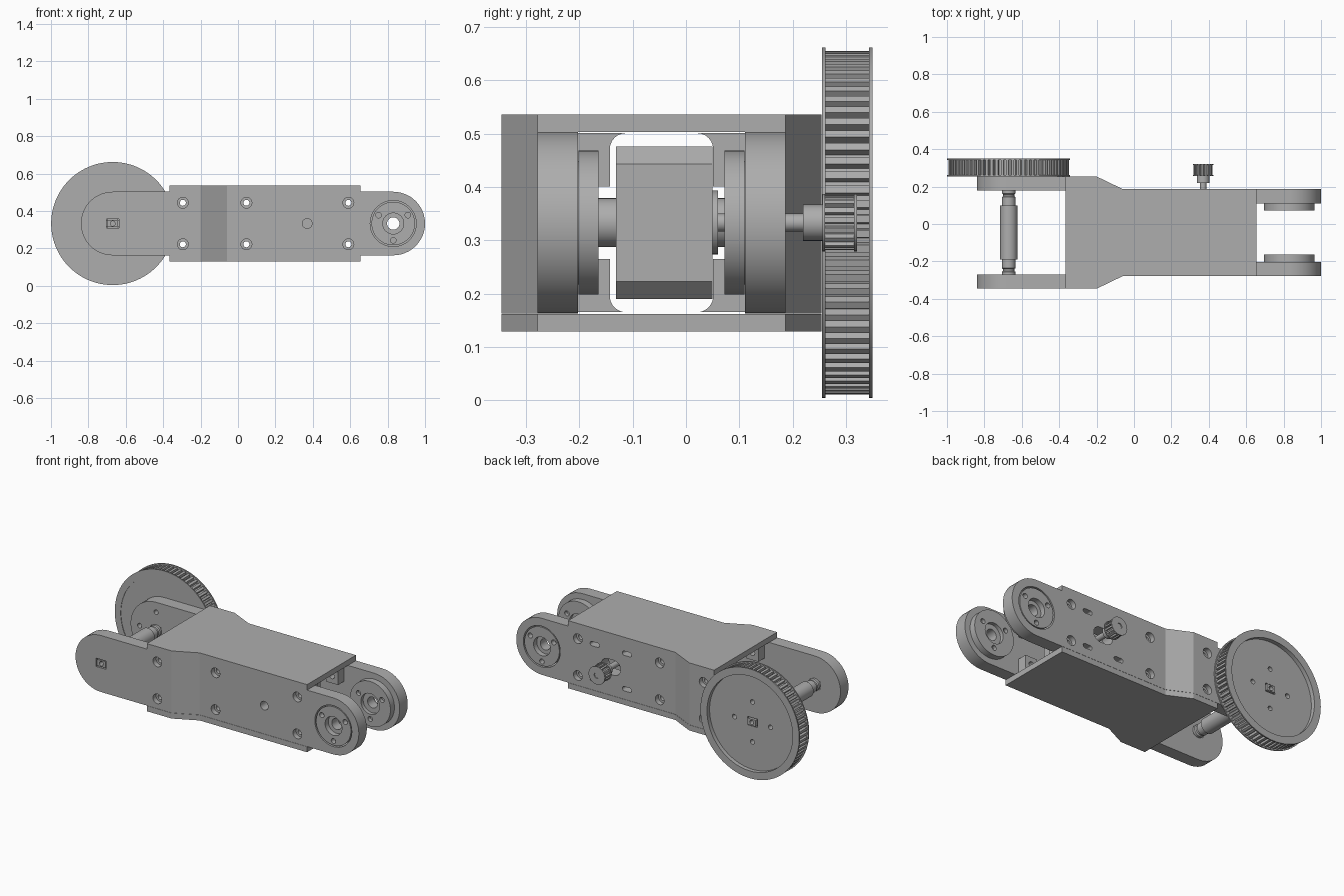
import bpy, bmesh, math
from math import pi, cos, sin

if "Cube" in bpy.data.objects:
    bpy.data.objects.remove(bpy.data.objects["Cube"])

grey = bpy.data.materials.new("plain grey")
grey.use_nodes = True
COLOUR = (0.42, 0.42, 0.42, 1)
grey.diffuse_color = COLOUR
grey.node_tree.nodes["Principled BSDF"].inputs["Base Color"].default_value = COLOUR

MID_Y, MID_Z = -0.046, 0.333      # centre line of the frame
WHEEL_X, MOTOR_X, JOINT_X = -0.67, 0.37, 0.83
parts = []


def make(name, bm, keep=True):
    bmesh.ops.recalc_face_normals(bm, faces=bm.faces)
    mesh = bpy.data.meshes.new(name)
    bm.to_mesh(mesh)
    bm.free()
    mesh.materials.append(grey)
    obj = bpy.data.objects.new(name, mesh)
    bpy.context.collection.objects.link(obj)
    if keep:
        parts.append(obj)
    return obj


def prism(bm, points, a, b, axis):
    """Extrude a flat outline from a to b along the given axis."""
    place = {"x": lambda u, v, w: (w, u, v), "y": lambda u, v, w: (u, w, v),
             "z": lambda u, v, w: (u, v, w)}[axis]
    low = [bm.verts.new(place(u, v, a)) for u, v in points]
    high = [bm.verts.new(place(u, v, b)) for u, v in points]
    bm.faces.new(low)
    bm.faces.new(high)
    n = len(points)
    for i in range(n):
        j = (i + 1) % n
        bm.faces.new((low[i], low[j], high[j], high[i]))


def circle(x, z, r, n=32):
    return [(x + r * cos(2 * pi * i / n), z + r * sin(2 * pi * i / n)) for i in range(n)]


def stadium(x1, x2, z, r, n=24):
    arc = [pi / 2 + pi * i / n for i in range(n + 1)]
    return ([(x1 + r * cos(t), z + r * sin(t)) for t in arc]
            + [(x2 - r * cos(t), z - r * sin(t)) for t in arc])


def box(x, z, w, h):
    return [(x - w, z - h), (x + w, z - h), (x + w, z + h), (x - w, z + h)]


def lathe(bm, profile, x, z, closed=False, n=64):
    """Spin (radius, y) pairs about an axis parallel to y."""
    rings = [[bm.verts.new((u, y, v)) for u, v in circle(x, z, r, n)] for r, y in profile]
    pairs = list(zip(rings, rings[1:]))
    if closed:
        pairs.append((rings[-1], rings[0]))
    else:
        bm.faces.new(rings[0])
        bm.faces.new(rings[-1])
    for p, q in pairs:
        for i in range(n):
            j = (i + 1) % n
            bm.faces.new((p[i], p[j], q[j], q[i]))


def gear(x, z, r, depth, teeth):
    pts = []
    for i in range(teeth):
        for frac, rad in ((0, r), (.5, r), (.58, r - depth), (.92, r - depth)):
            t = 2 * pi * (i + frac) / teeth
            pts.append((x + rad * cos(t), z + rad * sin(t)))
    return pts


def boolean(obj, bm, operation="DIFFERENCE"):
    cutter = make("cutter", bm, keep=False)
    cutter.hide_render = True
    mod = obj.modifiers.new("cut", "BOOLEAN")
    mod.object, mod.operation, mod.solver = cutter, operation, "EXACT"
    bpy.context.view_layer.objects.active = obj
    bpy.ops.object.modifier_apply(modifier=mod.name)
    bpy.data.objects.remove(cutter)


def drill(obj, *cuts):
    """Cut (outline, y1, y2) prisms, each pass in its own boolean."""
    for group in cuts:
        bm = bmesh.new()
        for outline, a, b in group:
            prism(bm, outline, a, b, "y")
        boolean(obj, bm)


BEND = [(-0.2, 0.30), (-0.06, 0.2325)]
SCREWS = [(x, MID_Z + s * 0.111) for x in (-0.295, 0.045, 0.59) for s in (1, -1)]

# Jogged side plates, joint hubs and corner brackets on both sides
for side, label in ((-1, "front"), (1, "back")):
    def Y(h):
        return MID_Y + side * h

    outer = [(-0.9, 0.30)] + BEND + [(1.1, 0.2325)]
    strip = [(x, Y(h)) for x, h in outer] + [(x, Y(h - 0.076)) for x, h in reversed(outer)]
    bm = bmesh.new()
    prism(bm, strip, 0.1, 0.6, "z")
    plate = make(label + "_side_plate", bm)
    bm = bmesh.new()
    prism(bm, stadium(WHEEL_X, JOINT_X, MID_Z, 0.17), -0.6, 0.6, "y")
    boolean(plate, bm, "INTERSECT")
    through = [(circle(x, z, 0.016), Y(0.1), Y(0.4)) for x, z in SCREWS]
    through.append((circle(JOINT_X, MID_Z, 0.123, 64), Y(0.1), Y(0.4)))
    through.append((box(WHEEL_X, MID_Z, 0.033, 0.025), Y(0.1), Y(0.4)))
    bores = [(circle(x, z, 0.029), Y((0.30 if x < -0.1 else 0.2325) - 0.03), Y(0.4))
             for x, z in SCREWS]
    if side < 0:
        through.append((circle(MOTOR_X, MID_Z, 0.026), Y(0.1), Y(0.4)))
    else:
        # Motor mounting slots and wheel screw holes
        through += [(stadium(MOTOR_X + sx * 0.107 - 0.018, MOTOR_X + sx * 0.107 + 0.018,
                             MID_Z + sz * 0.107, 0.013), Y(0.1), Y(0.4))
                    for sx in (1, -1) for sz in (1, -1)]
        through.append((stadium(MOTOR_X - 0.02, MOTOR_X + 0.02, MID_Z, 0.045), Y(0.1), Y(0.4)))
        through += [(circle(u, v, 0.014), Y(0.1), Y(0.4))
                    for u, v in circle(WHEEL_X, MID_Z, 0.11, 4)]
    drill(plate, through, bores)

    # Flanged hub set in the plate
    bm = bmesh.new()
    lathe(bm, [(0.033, Y(0.14)), (0.062, Y(0.14)), (0.062, Y(0.118)), (0.135, Y(0.118)),
               (0.135, Y(0.156)), (0.116, Y(0.156)), (0.116, Y(0.231)), (0.056, Y(0.231)),
               (0.056, Y(0.2)), (0.033, Y(0.2))], JOINT_X, MID_Z, closed=True)
    hub = make(label + "_joint_hub", bm)
    spots = [(JOINT_X + 0.09 * cos(t), MID_Z + 0.09 * sin(t)) for t in (pi / 6, 5 * pi / 6, 1.5 * pi)]
    drill(hub, [(circle(u, v, 0.015), Y(a), Y(b)) for u, v in spots
                for a, b in ((0.1, 0.14), (0.2, 0.3))])

    # Corner brackets with a filleted foot
    for i, (x, z) in enumerate(SCREWS):
        h = 0.224 if x < -0.1 else 0.157
        up = 1 if z > MID_Z else -1
        edge = MID_Z + up * 0.168
        fillet = [(Y(h - 0.09 + 0.03 * sin(t)), edge - up * 0.03 * (1 - cos(t)))
                  for t in (k * pi / 12 for k in range(7))]
        outline = [(Y(h), edge)] + fillet + [(Y(h - 0.06), edge - up * 0.1), (Y(h), edge - up * 0.1)]
        bm = bmesh.new()
        prism(bm, outline, x - 0.04, x + 0.04, "x")
        drill(make(f"{label}_bracket_{i + 1}", bm), [(circle(x, z, 0.016), -0.5, 0.5)])

# Top and bottom covers follow the bend of the side plates
edge = [(-0.365, 0.30)] + BEND + [(0.655, 0.2325)]
cover = [(x, MID_Y - h) for x, h in edge] + [(x, MID_Y + h) for x, h in reversed(edge)]
for name, low in (("top_cover", 0.503), ("bottom_cover", 0.129)):
    bm = bmesh.new()
    prism(bm, cover, low, low + 0.033, "z")
    make(name, bm)

# Motor body with bevelled corners
a, c = 0.143, 0.11
bm = bmesh.new()
prism(bm, [(MOTOR_X + u, MID_Z + v) for u, v in
           ((-a, -c), (-c, -a), (c, -a), (a, -c), (a, c), (c, a), (-c, a), (-a, c))],
      -0.131, 0.05, "y")
make("motor_body", bm)

# Motor shaft with the collar of the small pulley
bm = bmesh.new()
lathe(bm, [(0.06, 0.045), (0.06, 0.06), (0.017, 0.06), (0.017, 0.22), (0.034, 0.22),
           (0.034, 0.256), (0.054, 0.256), (0.054, 0.261), (0.035, 0.261)], MOTOR_X, MID_Z, n=32)
make("motor_shaft", bm)
bm = bmesh.new()
prism(bm, gear(MOTOR_X, MID_Z, 0.051, 0.011, 16), 0.26, 0.316, "y")
make("small_pulley_teeth", bm)
bm = bmesh.new()
lathe(bm, [(0.017, 0.315), (0.054, 0.315), (0.054, 0.321), (0.017, 0.321)], MOTOR_X, MID_Z, True, 32)
make("small_pulley_rim", bm)

# Large toothed wheel: teeth between two rims, dished on the back
screw_spots = circle(WHEEL_X, MID_Z, 0.12, 4)
bm = bmesh.new()
prism(bm, gear(WHEEL_X, MID_Z, 0.322, 0.018, 72), 0.258, 0.346, "y")
wheel = make("wheel_teeth", bm)
drill(wheel, [(circle(WHEEL_X, MID_Z, 0.285, 96), 0.325, 0.4)],
      [(circle(u, v, 0.014), 0.2, 0.4) for u, v in screw_spots]
      + [(box(WHEEL_X, MID_Z, 0.033, 0.025), 0.2, 0.4)])
for name, y, hole in (("wheel_inner_rim", 0.255, 0.29), ("wheel_outer_rim", 0.343, 0.285)):
    bm = bmesh.new()
    lathe(bm, [(hole, y), (0.329, y), (0.329, y + 0.007), (hole, y + 0.007)],
          WHEEL_X, MID_Z, closed=True, n=96)
    make(name, bm)

# Stepped axle with flattened ends
bm = bmesh.new()
half = [(0.046, 0.145), (0.036, 0.145), (0.036, 0.19), (0.03, 0.195), (0.03, 0.205),
        (0.036, 0.21), (0.036, 0.226)]
lathe(bm, [(r, MID_Y - h) for r, h in reversed(half)] + [(r, MID_Y + h) for r, h in half],
      WHEEL_X, MID_Z, n=32)
make("axle", bm)
for name, y1, y2 in (("axle_front_end", -0.344, -0.265), ("axle_back_end", 0.175, 0.332)):
    bm = bmesh.new()
    prism(bm, box(WHEEL_X, MID_Z, 0.027, 0.019), y1, y2, "y")
    tip = y1 if y1 < 0 else y2
    drill(make(name, bm), [(circle(WHEEL_X, MID_Z, 0.013), tip - 0.03, tip + 0.03)])

# Smooth the round surfaces, keep edges crisp
bpy.ops.object.select_all(action="DESELECT")
for obj in parts:
    obj.select_set(True)
bpy.context.view_layer.objects.active = parts[0]
bpy.ops.object.shade_smooth_by_angle(angle=math.radians(25))
